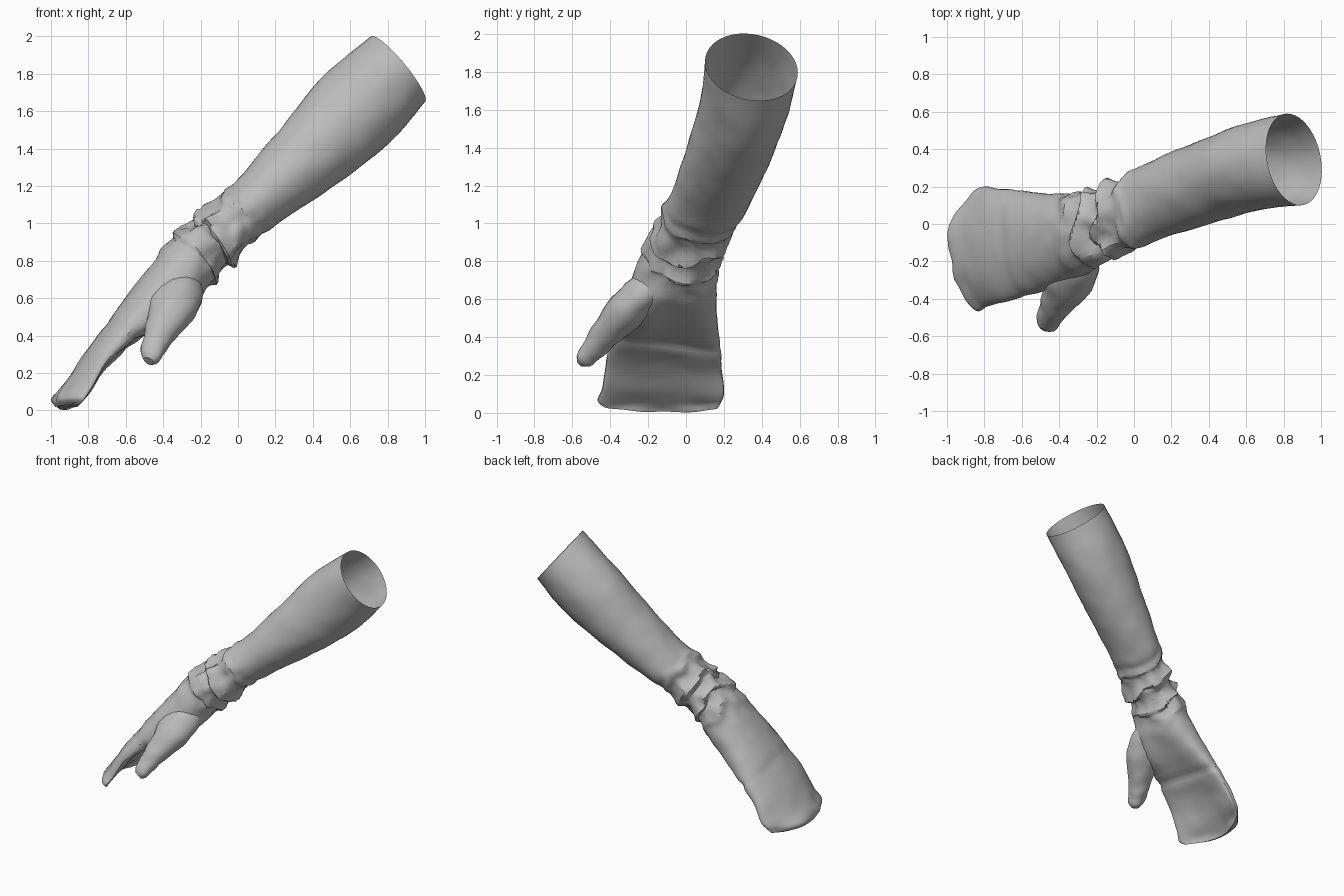
import bpy, bmesh, math
from mathutils import Vector, noise

cube = bpy.data.objects.get("Cube")
if cube:
    bpy.data.objects.remove(cube, do_unlink=True)

fabric = bpy.data.materials.new("grey_fabric")
fabric.use_nodes = True
grey = (0.5, 0.5, 0.5, 1)
fabric.diffuse_color = grey
bsdf = fabric.node_tree.nodes["Principled BSDF"]
bsdf.inputs["Base Color"].default_value = grey
bsdf.inputs["Roughness"].default_value = 0.8


def catmull(rows, steps):
    """Smoothly interpolate rows of numbers; yields (parameter, row)."""
    last = len(rows) - 1
    for i in range(last):
        a, b = rows[max(i - 1, 0)], rows[i]
        c, d = rows[i + 1], rows[min(i + 2, last)]
        for s in range(steps):
            t = s / steps
            yield i + t, [0.5 * (2*q + (r - p)*t + (2*p - 5*q + 4*r - w)*t*t
                                 + (3*q - p - 3*r + w)*t**3)
                          for p, q, r, w in zip(a, b, c, d)]
    yield last, list(rows[-1])


def loft(name, rings, cap_start=False, cap_end=True, angle=32):
    """Skin a list of point rings into one tube."""
    bm = bmesh.new()
    loops = [[bm.verts.new(p) for p in ring] for ring in rings]
    n = len(loops[0])
    for a, b in zip(loops, loops[1:]):
        for j in range(n):
            k = (j + 1) % n
            bm.faces.new((a[j], a[k], b[k], b[j]))
    if cap_start:
        bm.faces.new(loops[0])
    if cap_end:
        bm.faces.new(loops[-1])
    bmesh.ops.recalc_face_normals(bm, faces=bm.faces)
    mesh = bpy.data.meshes.new(name)
    bm.to_mesh(mesh)
    bm.free()
    mesh.materials.append(fabric)
    obj = bpy.data.objects.new(name, mesh)
    bpy.context.collection.objects.link(obj)
    bpy.ops.object.select_all(action='DESELECT')
    obj.select_set(True)
    bpy.context.view_layer.objects.active = obj
    bpy.ops.object.shade_smooth_by_angle(angle=math.radians(angle))
    return obj


def bump(t, centre, width):
    return math.exp(-((t - centre) / width) ** 2)


# Sleeve and hand stations: back x, z; palm x, z; side y, y; arch; tip bow
stations = [
    (.71, 2.0, 1.0, 1.65, .10, .59, 0, 0),
    (.45, 1.78, .80, 1.42, .075, .53, 0, 0),
    (.22, 1.50, .50, 1.19, .00, .43, 0, 0),
    (.00, 1.24, .20, .99, -.08, .32, 0, 0),
    (-.10, 1.16, .08, .90, -.13, .26, 0, 0),
    (-.21, 1.05, -.02, .79, -.17, .21, 0, 0),
    (-.33, .96, -.12, .70, -.22, .175, 0, 0),
    (-.45, .80, -.21, .59, -.28, .165, .03, 0),
    (-.58, .63, -.36, .47, -.335, .165, .1, 0),
    (-.70, .47, -.52, .35, -.38, .18, .2, 0),
    (-.83, .29, -.69, .22, -.42, .19, .26, .02),
    (-.93, .14, -.81, .09, -.44, .20, .3, .06),
    (-.99, .06, -.90, .03, -.45, .19, .25, .10),
    (-.98, .02, -.94, .00, -.42, .17, .2, .10),
]

SIDES = 44
rings = []
for t, (ux, uz, lx, lz, y0, y1, arch, bow) in catmull(stations, 8):
    up, low = Vector((ux, 0, uz)), Vector((lx, 0, lz))
    centre, half = (up + low) / 2, (up - low) / 2
    back = half.normalized()
    axis = Vector((-half.z, 0, half.x)).normalized()
    fold = min(1, bump(t, 5.2, 1.25) * 1.25) if 3.1 < t < 7.4 else 0
    flat = min(1, max(0, (t - 6) / 3))
    # sections lean with the sideways slope of the arm, less at the fingertips
    lean = .045 - .04 * min(1, max(0, (t - 9) / 3))
    pad = .06 * bump(t, 7.9, .9)
    ring = []
    for j in range(SIDES):
        th = 2 * math.pi * j / SIDES
        u, v = math.cos(th), math.sin(th)
        # hand sections are squarer than the round sleeve
        power = 1 - .25 * flat
        u = math.copysign(abs(u) ** power, u)
        v = math.copysign(abs(v) ** power, v)
        p = centre + half * ((1 - arch) * v + arch * (1 - 2 * u * u))
        p.y = (y0 + y1) / 2 + u * (y1 - y0) / 2
        p += Vector((bow * u * u, 0, .2 * bow * u * u))
        p += axis * lean * u
        # fleshy pad of the palm at the root of the thumb
        p -= back * pad * max(0, -v) * bump(u, -.65, .45)
        out = (back * v + Vector((0, u, 0))).normalized()
        # gathered wrist folds: skewed ridges that lean over one another
        if fold:
            n = noise.noise(Vector((u * 1.2, v * 1.2, t * .6)))
            phase = t * 6.5 + 1.5 * math.sin(th + 1) + 3.5 * n
            ridge = 1 - 2 * abs(math.sin(phase / 2))
            crumple = noise.noise(Vector((u * 2.5, v * 2.5, t * 2.2)))
            p += out * fold * (.018 * ridge + .03 * crumple)
            p += axis * fold * .02 * math.cos(phase)
        # knuckle crease, stronger on the palm
        p -= out * bump(t, 9.1, .16) * (.018 if v < 0 else .005)
        # light cloth ripples, stronger at the fingertips
        if t > .3:
            ripple = .006 + .02 * bump(t, 12.3, 1.0)
            p += out * ripple * noise.noise(p * 9)
        p.z = max(p.z, 0)
        ring.append(p)
    rings.append(ring)
loft("glove_sleeve_and_hand", rings)

# Thumb and its web into the palm: centre x, y, z; half width, half depth
thumb_path = [
    (-.25, -.06, .76, .04, .03), (-.285, -.175, .675, .11, .09),
    (-.345, -.29, .565, .135, .105), (-.40, -.395, .45, .10, .088),
    (-.44, -.475, .36, .073, .068), (-.47, -.53, .295, .058, .05),
    (-.48, -.555, .265, .030, .026),
]
rings = []
along = Vector((-.5, -.72, -.75)).normalized()
side = Vector((.8, -.3, -.25))
side = (side - along * side.dot(along)).normalized()
other = along.cross(side)
for t, (x, y, z, width, depth) in catmull(thumb_path, 5):
    ring = []
    for j in range(20):
        th = 2 * math.pi * j / 20
        out = side * math.cos(th) * width + other * math.sin(th) * depth
        p = Vector((x, y, z)) + out
        p += out.normalized() * (.01 + .01 * bump(t, 5, 1)) * noise.noise(p * 12)
        ring.append(p)
    rings.append(ring)
loft("thumb", rings, cap_start=True)
